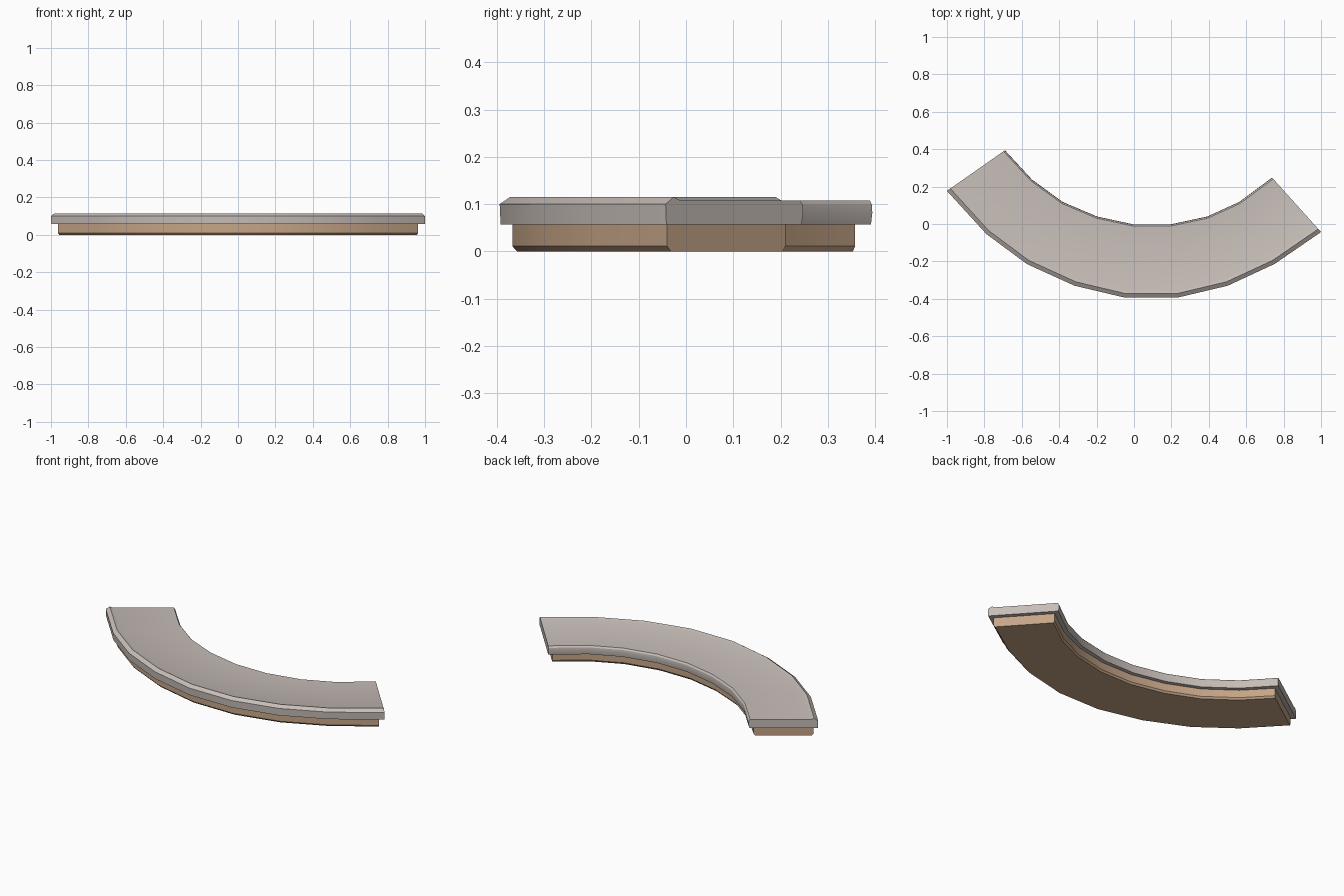
import bpy, bmesh, math
from mathutils import Vector

if "Cube" in bpy.data.objects:
    bpy.data.objects.remove(bpy.data.objects["Cube"])

# Plan of the curved kerb: matching stations along the outer and inner edges
OUTER = [(-1.0, .177), (-.79, -.053), (-.573, -.214), (-.318, -.33), (-.047, -.394),
         (.231, -.394), (.501, -.33), (.751, -.214), (1.0, -.043)]
INNER = [(-.69, .394), (-.546, .238), (-.382, .118), (-.198, .04), (-.004, -.002),
         (.196, -.002), (.392, .04), (.563, .118), (.738, .248)]


def material(name, rgb):
    m = bpy.data.materials.new(name)
    m.diffuse_color = (*rgb, 1)
    m.use_nodes = True
    m.node_tree.nodes["Principled BSDF"].inputs["Base Color"].default_value = m.diffuse_color
    return m


def sweep(name, profile, mat, end_inset=0.0):
    """Profile points: (edge, distance in from that edge, height)."""
    bm = bmesh.new()
    rings = []
    last = len(OUTER) - 1
    for i, (o, n) in enumerate(zip(OUTER, INNER)):
        o, n = Vector((*o, 0)), Vector((*n, 0))
        across = (n - o).normalized()
        along = Vector((across.y, -across.x, 0))
        shift = along * (end_inset if i == 0 else -end_inset if i == last else 0)
        ring = []
        for edge, d, z in profile:
            p = o + across * d if edge == 'outer' else n - across * d
            ring.append(bm.verts.new(p + shift + Vector((0, 0, z))))
        rings.append(ring)
    k = len(profile)
    for a, b in zip(rings, rings[1:]):
        for j in range(k):
            bm.faces.new((a[j], a[(j + 1) % k], b[(j + 1) % k], b[j]))
    bm.faces.new(rings[0])
    bm.faces.new(rings[-1])
    bmesh.ops.recalc_face_normals(bm, faces=bm.faces[:])
    me = bpy.data.meshes.new(name)
    bm.to_mesh(me)
    bm.free()
    me.materials.append(mat)
    ob = bpy.data.objects.new(name, me)
    bpy.context.collection.objects.link(ob)
    bpy.ops.object.select_all(action='DESELECT')
    ob.select_set(True)
    bpy.context.view_layer.objects.active = ob
    bpy.ops.object.shade_smooth_by_angle(angle=math.radians(28))
    return ob


stone = material("pale_stone", (.57, .51, .475))
tan = material("tan_base", (.56, .375, .243))

# Top slab: chamfered outer rim with a slight ridge, rounded inner edge
sweep("top_slab", [('outer', .002, .057), ('outer', 0, .1), ('outer', .022, .115),
                   ('outer', .042, .108), ('inner', .009, .108), ('inner', .002, .099),
                   ('inner', 0, .082), ('inner', .005, .057)], stone)

# Narrower plinth below, chamfered along its bottom edges
sweep("base_plinth", [('outer', .037, 0), ('outer', .027, .011), ('outer', .027, .057),
                      ('inner', .028, .057), ('inner', .028, .011), ('inner', .036, 0)],
      tan, end_inset=.025)
